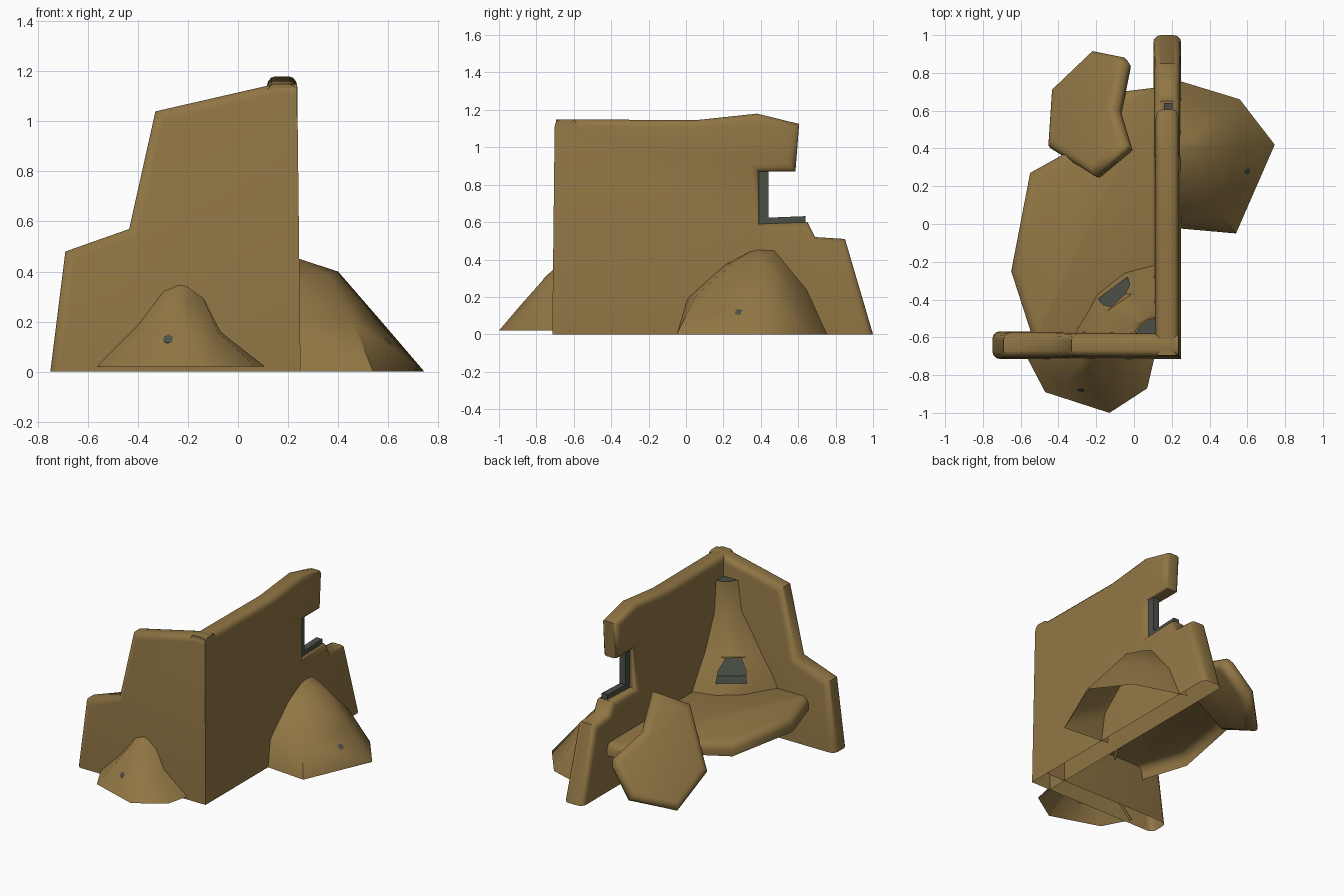
import bpy, bmesh, math
from mathutils import Vector

if "Cube" in bpy.data.objects:
    bpy.data.objects.remove(bpy.data.objects["Cube"])


def material(name, rgb):
    m = bpy.data.materials.new(name)
    m.diffuse_color = (*rgb, 1)
    m.use_nodes = True
    m.node_tree.nodes["Principled BSDF"].inputs["Base Color"].default_value = m.diffuse_color
    return m


CLAY = material("brown clay", (0.28, 0.18, 0.058))
DARK = material("dark grey", (0.07, 0.08, 0.064))


def finish(bm, name, mats, angle=40):
    bmesh.ops.recalc_face_normals(bm, faces=bm.faces)
    me = bpy.data.meshes.new(name)
    bm.to_mesh(me)
    bm.free()
    for m in mats:
        me.materials.append(m)
    ob = bpy.data.objects.new(name, me)
    bpy.context.collection.objects.link(ob)
    bpy.ops.object.select_all(action='DESELECT')
    ob.select_set(True)
    bpy.context.view_layer.objects.active = ob
    bpy.ops.object.shade_smooth_by_angle(angle=math.radians(angle))
    return ob


def prism(points, offset):
    """Solid from a planar outline pushed along an offset vector."""
    bm = bmesh.new()
    face = bm.faces.new([bm.verts.new(p) for p in points])
    ext = bmesh.ops.extrude_face_region(bm, geom=[face])
    bmesh.ops.translate(bm, vec=offset, verts=[v for v in ext["geom"] if isinstance(v, bmesh.types.BMVert)])
    bmesh.ops.recalc_face_normals(bm, faces=bm.faces)
    return bm


def open_bottom(bm, z):
    """Remove the face lying flat on height z, leaving a hollow body."""
    flat = [f for f in bm.faces if all(abs(v.co.z - z) < .001 for v in f.verts)]
    bmesh.ops.delete(bm, geom=flat, context='FACES')


def wall(name, profile, axis, low, high, is_corner):
    """Profile wall, rounded along its broken rim and thinner towards the top."""
    other = 1 - axis

    def place(u, z, w):
        p = [0, 0, z]
        p[axis], p[other] = u, w
        return Vector(p)
    bm = prism([place(u, z, low) for u, z in profile], place(0, 0, high - low))
    rim = []
    for e in bm.edges:
        a, b = e.verts
        if abs(a.co[other] - b.co[other]) > 0.01:
            continue
        if max(a.co.z, b.co.z) < 0.01 or (is_corner(a.co[axis]) and is_corner(b.co[axis])):
            continue
        rim.append(e)
    bmesh.ops.bevel(bm, geom=rim, offset=0.04, segments=3, profile=0.5, affect='EDGES')
    open_bottom(bm, 0)
    mid = (low + high) / 2
    for v in bm.verts:
        v.co[other] = mid + (v.co[other] - mid) * (1 - 0.18 * v.co.z / 1.15)
    return finish(bm, name, [CLAY], 60)


def shell(rings, apex=None):
    """Open skin stretched over rows of points, optionally closed to a peak."""
    bm = bmesh.new()
    rows = [[bm.verts.new(p) for p in r] for r in rings]
    for a, b in zip(rows, rows[1:]):
        for i in range(len(a) - 1):
            bm.faces.new((a[i], a[i + 1], b[i + 1], b[i]))
    if apex:
        tip = bm.verts.new(apex)
        for p, q in zip(rows[-1], rows[-1][1:]):
            bm.faces.new((p, q, tip))
    return bm


def box(name, lo, hi, mat, tilt=0):
    bm = bmesh.new()
    bmesh.ops.create_cube(bm, size=1)
    for v in bm.verts:
        v.co = Vector(lo[i] + (v.co[i] + 0.5) * (hi[i] - lo[i]) for i in range(3))
        v.co.z += tilt * (v.co.y - lo[1])
    return finish(bm, name, [mat])


# Two ruined walls meeting in a corner
wall("front_wall", [(-.75, 0), (-.69, .48), (-.435, .57), (-.33, 1.04), (.15, 1.15), (.235, 1.15), (.25, 0)],
     0, -.715, -.568, lambda u: u > .2)
wall("side_wall", [(-.715, 0), (-.695, 1.15), (.05, 1.145), (.38, 1.18), (.605, 1.125), (.585, .87), (.39, .87),
                   (.39, .59), (.65, .60), (.69, .52), (.85, .51), (1.0, 0)],
     1, .102, .25, lambda u: u < -.6)

# Broken window frame
box("window_jamb", (.16, .39, .59), (.205, .44, .89), DARK)
box("window_sill", (.16, .39, .588), (.205, .64, .622), DARK, .04)

# Raised floor inside the corner, hollow underneath
outline = [(.14, -.62), (-.54, -.62), (-.55, -.56), (-.65, -.25), (-.55, .27), (-.30, .41), (-.07, .70), (.14, .725)]
bm = prism([(x, y, .25) for x, y in outline], (0, 0, .09))
bmesh.ops.bevel(bm, geom=[e for e in bm.edges if all(v.co.z > .3 for v in e.verts)],
                offset=.045, segments=2, profile=.5, affect='EDGES')
open_bottom(bm, .25)
finish(bm, "floor", [CLAY], 80)

# Hearth with chimney built into the corner
levels = [(.31, [(.14, -.20), (-.05, -.25), (-.20, -.37), (-.34, -.6)]),
          (.41, [(.14, -.26), (-.035, -.28), (-.19, -.395), (-.29, -.6)]),
          (.555, [(.14, -.36), (-.01, -.37), (-.14, -.46), (-.19, -.6)]),
          (.80, [(.14, -.47), (.07, -.48), (.01, -.52), (-.04, -.6)]),
          (1.01, [(.14, -.49), (.08, -.50), (.03, -.53), (-.01, -.6)])]
bm = shell([[(x, y, z) for x, y in pts] for z, pts in levels])
bm.faces.ensure_lookup_table()
mouth = bm.faces[4]                      # middle face of the second row
bmesh.ops.inset_individual(bm, faces=[mouth], thickness=.02)
top = sorted(mouth.verts, key=lambda v: v.co.z)[-2:]
centre = mouth.calc_center_median()
# arched head: split the jambs and draw the upper corners together
for e in [e for e in mouth.edges if len(set(e.verts) & set(top)) == 1]:
    bmesh.utils.edge_split(e, e.verts[0], .5)
for v in top:
    v.co.x += (centre.x - v.co.x) * .45
    v.co.y += (centre.y - v.co.y) * .25
hole = bmesh.ops.extrude_discrete_faces(bm, faces=[mouth])["faces"][0]
bmesh.ops.translate(bm, vec=(.06, -.10, 0), verts=hole.verts)
for f in [hole] + [g for e in hole.edges for g in e.link_faces]:
    f.material_index = 1
finish(bm, "hearth", [CLAY, DARK])
bm = prism([(.14, -.495, .99), (.08, -.505, .99), (.035, -.535, .99), (.0, -.6, .99), (.14, -.6, .99)], (0, 0, .02))
finish(bm, "chimney_opening", [DARK])

# Rubble heaps outside the walls
bm = shell([[(.2, .77, 0), (.56, .66, 0), (.745, .42, 0), (.54, -.05, 0), (.2, -.02, 0)],
            [(.2, .66, .24), (.45, .58, .23), (.565, .42, .21), (.46, .05, .20), (.2, .01, .20)],
            [(.2, .48, .46), (.32, .46, .425), (.40, .40, .40), (.36, .25, .385), (.2, .2, .37)]],
           (.2, .38, .465))
side_heap = finish(bm, "side_heap", [CLAY], 60)
bm = shell([[(-.57, -.70, .02), (-.47, -.89, .02), (-.13, -1, .02), (.07, -.87, .02), (.11, -.70, .02)],
            [(-.41, -.70, .18), (-.37, -.84, .165), (-.20, -.885, .155), (-.08, -.82, .155), (-.07, -.70, .16)],
            [(-.30, -.69, .33), (-.29, -.76, .30), (-.25, -.765, .29), (-.19, -.75, .29), (-.15, -.69, .32)]],
           (-.21, -.69, .365))
front_heap = finish(bm, "front_heap", [CLAY], 60)

# Small dark stones showing through the heaps
bpy.context.view_layer.update()
for heap, start, aim in ((side_heap, (2, .28, .12), (-1, 0, 0)), (front_heap, (-.28, -2, .13), (0, 1, 0))):
    hit, pos, normal, _ = heap.ray_cast(Vector(start), Vector(aim))
    if hit:
        bm = bmesh.new()
        bmesh.ops.create_icosphere(bm, subdivisions=1, radius=.022)
        for v in bm.verts:
            v.co -= normal * v.co.dot(normal) * .85
        bmesh.ops.translate(bm, vec=pos, verts=bm.verts)
        finish(bm, heap.name + "_stone", [DARK])

# Fallen roof slab leaning by the side wall
plan = [(-.20, .91), (-.05, .88), (-.03, .85), (-.08, .60), (-.02, .40), (-.20, .25), (-.44, .40), (-.42, .70)]
n = Vector((-1.07, .63, 1)).normalized()
bm = prism([Vector((x, y, .883 + 1.07 * x - .63 * y)) - n * .05 for x, y in plan], n * .10)
bmesh.ops.bevel(bm, geom=[e for e in bm.edges if abs((e.verts[0].co - e.verts[1].co).normalized().dot(n)) < .5],
                offset=.046, segments=3, profile=.5, affect='EDGES')
for v in bm.verts:
    v.co.z = max(v.co.z, 0)
finish(bm, "fallen_slab", [CLAY], 60)
